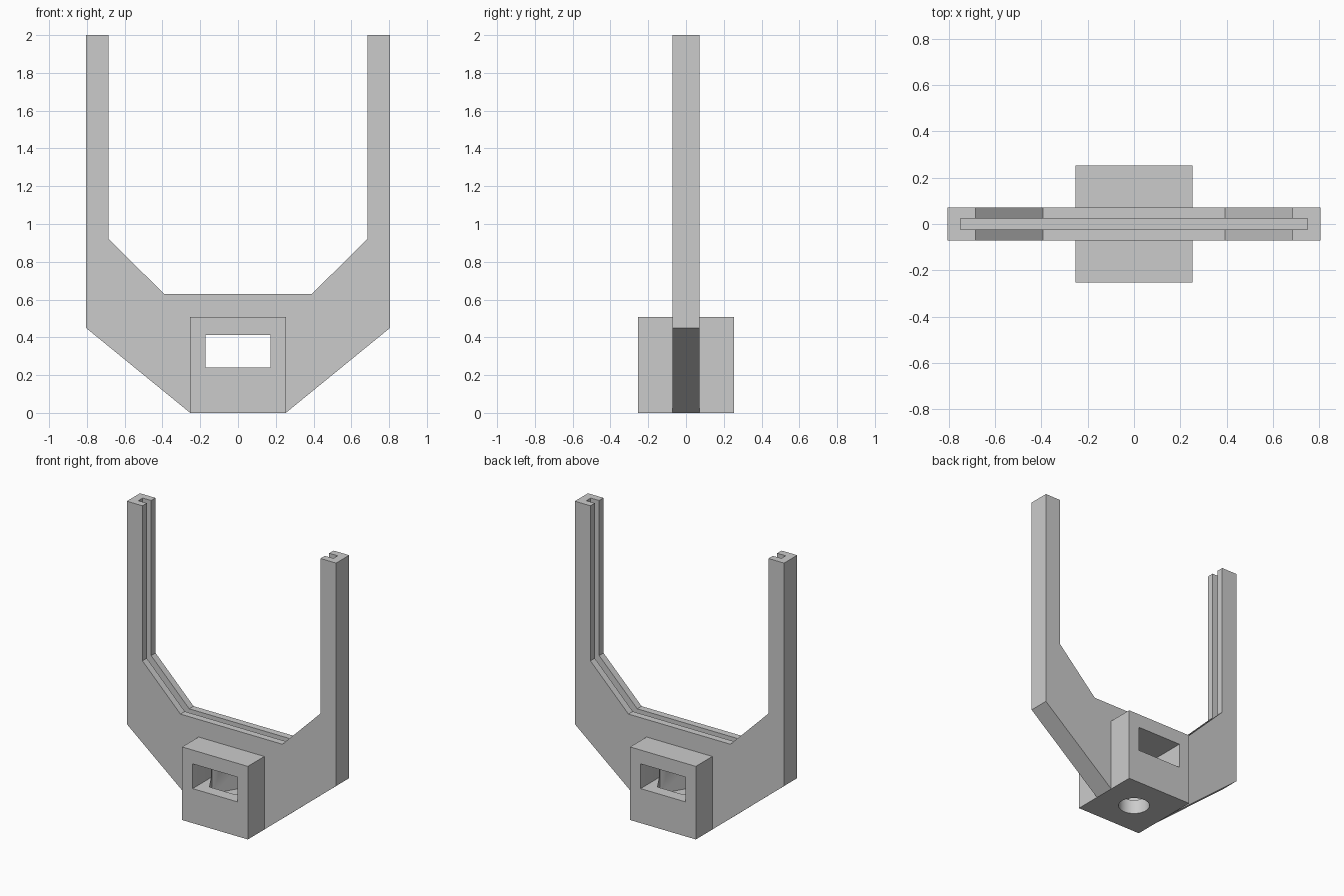
import bpy, bmesh, math
from mathutils import Matrix

cube = bpy.data.objects.get("Cube")
if cube:
    bpy.data.objects.remove(cube, do_unlink=True)

grey = bpy.data.materials.new("plain grey")
grey.use_nodes = True
grey.diffuse_color = (0.6, 0.6, 0.6, 1)
grey.node_tree.nodes["Principled BSDF"].inputs["Base Color"].default_value = grey.diffuse_color


def finish(name, bm):
    bmesh.ops.recalc_face_normals(bm, faces=bm.faces)
    mesh = bpy.data.meshes.new(name)
    bm.to_mesh(mesh)
    bm.free()
    mesh.materials.append(grey)
    ob = bpy.data.objects.new(name, mesh)
    bpy.context.collection.objects.link(ob)
    return ob


def block(name, x, y, z0, z1):
    """Box centred on x = y = 0, with half sizes x and y."""
    bm = bmesh.new()
    place = Matrix.Translation((0, 0, (z0 + z1) / 2)) @ Matrix.Diagonal((2 * x, 2 * y, z1 - z0, 1))
    bmesh.ops.create_cube(bm, size=1, matrix=place)
    return finish(name, bm)


def prism(name, sides, radius, z0, z1, turn=0):
    """Upright prism or cylinder on the z axis."""
    bm = bmesh.new()
    place = Matrix.Translation((0, 0, (z0 + z1) / 2)) @ Matrix.Rotation(turn, 4, "Z")
    bmesh.ops.create_cone(bm, cap_ends=True, segments=sides, radius1=radius,
                          radius2=radius, depth=z1 - z0, matrix=place)
    return finish(name, bm)


def slab(name, outline, y):
    """Front outline extruded from -y to y."""
    bm = bmesh.new()
    face = bm.faces.new([bm.verts.new((px, -y, pz)) for px, pz in outline])
    new = bmesh.ops.extrude_face_region(bm, geom=[face])["geom"]
    bmesh.ops.translate(bm, vec=(0, 2 * y, 0),
                        verts=[v for v in new if isinstance(v, bmesh.types.BMVert)])
    return finish(name, bm)


def combine(target, tool, operation):
    mod = target.modifiers.new(tool.name, "BOOLEAN")
    mod.operation, mod.solver, mod.object = operation, "EXACT", tool
    bpy.context.view_layer.objects.active = target
    bpy.ops.object.modifier_apply(modifier=mod.name)
    bpy.data.objects.remove(tool, do_unlink=True)


# U-shaped holder, mirrored from its left half outline
half = [(0.253, 0), (0.805, 0.45), (0.805, 2), (0.685, 2), (0.685, 0.922), (0.392, 0.63)]
holder = slab("holder_frame", half + [(-x, z) for x, z in reversed(half)], 0.072)

# Mounting block at the foot
combine(holder, block("mount_block", 0.253, 0.253, 0, 0.508), "UNION")

# Panel slot, through window, hexagonal nut pocket and bolt hole
combine(holder, block("panel_slot", 0.75, 0.024, 0.57, 2.1), "DIFFERENCE")
combine(holder, block("window", 0.172, 0.4, 0.24, 0.412), "DIFFERENCE")
combine(holder, prism("nut_pocket", 6, 0.172 / math.cos(math.pi / 6), 0.1, 0.3, math.pi / 6), "DIFFERENCE")
combine(holder, prism("bolt_hole", 48, 0.1, -0.1, 0.2), "DIFFERENCE")

bpy.ops.object.select_all(action="DESELECT")
holder.select_set(True)
bpy.context.view_layer.objects.active = holder
bpy.ops.object.shade_smooth_by_angle(angle=math.radians(30))
